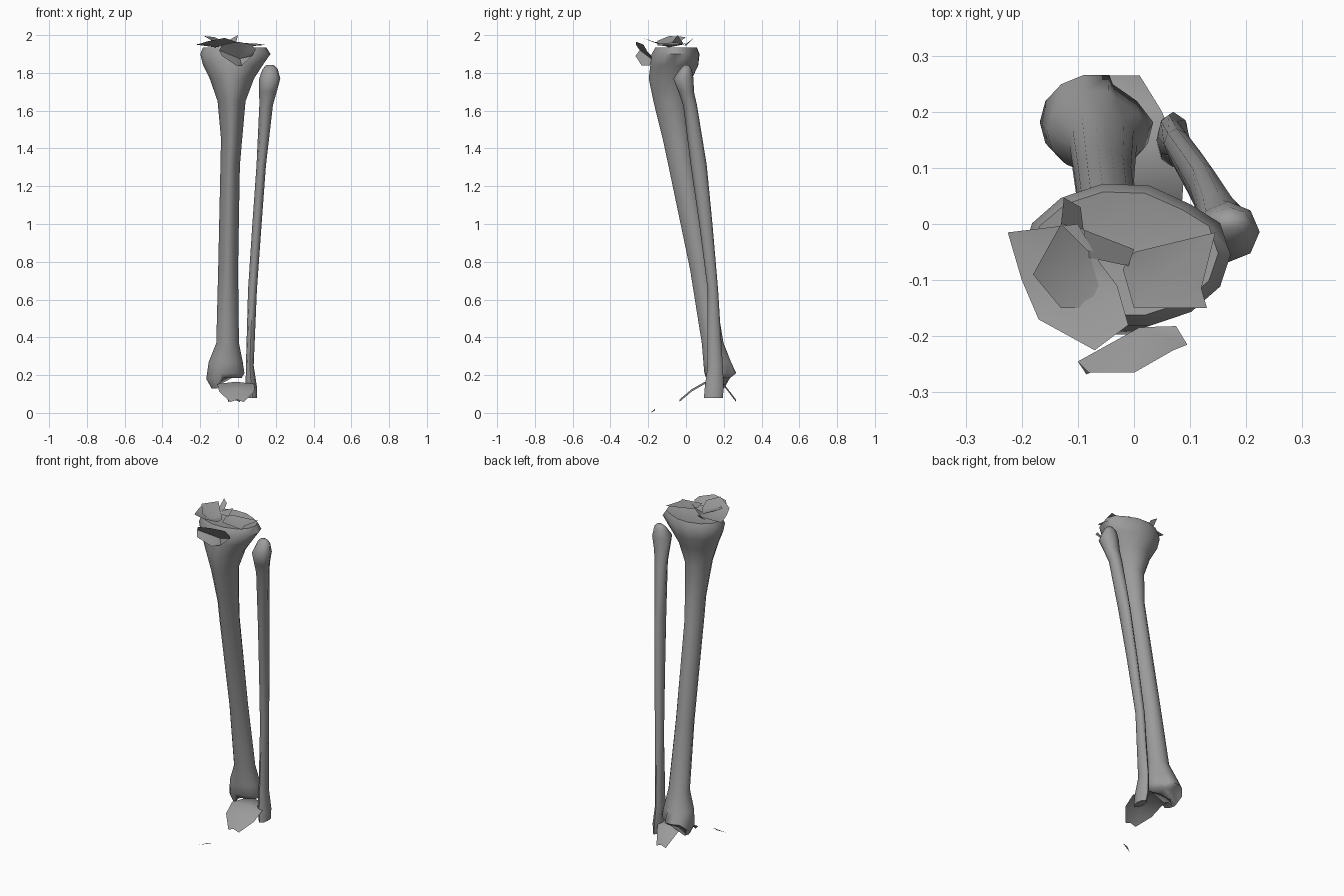
import bpy
from math import sin, cos, pi

grey = bpy.data.materials.new("bone_grey")
grey.diffuse_color = (0.33, 0.33, 0.33, 1)


def make(name, verts, faces, smooth=50):
    me = bpy.data.meshes.new(name)
    me.from_pydata(verts, [], faces)
    me.materials.append(grey)
    ob = bpy.data.objects.new(name, me)
    bpy.context.collection.objects.link(ob)
    bpy.ops.object.select_all(action='DESELECT')
    ob.select_set(True)
    bpy.context.view_layer.objects.active = ob
    bpy.ops.object.shade_smooth_by_angle(angle=smooth * pi / 180)
    return ob


def loft(name, rows, n, tweak=None):
    """Rows run bottom to top: z, x min, x max, y min, y max, front narrowing."""
    verts, faces = [], []
    for i, (z, x0, x1, y0, y1, k) in enumerate(rows):
        for j in range(n):
            a = 2 * pi * j / n
            x = (x0 + x1) / 2 + (x1 - x0) / 2 * cos(a) * (1 + k * min(0, sin(a)))
            y = (y0 + y1) / 2 + (y1 - y0) / 2 * sin(a)
            verts.append(tweak(i, x, y, z) if tweak else (x, y, z))
    for i in range(len(rows) - 1):
        for j in range(n):
            a, b = i * n + j, i * n + (j + 1) % n
            faces.append((a, b, b + n, a + n))
    faces.append(tuple(reversed(range(n))))
    faces.append(tuple(range((len(rows) - 1) * n, len(rows) * n)))
    return make(name, verts, faces, 62)


def fan(name, centre, rim):
    n = len(rim)
    return make(name, [centre] + rim, [(0, 1 + i, 1 + (i + 1) % n) for i in range(n)])


# Shin bone: inner ankle knob pulled down, outer back corner pulled in
def shape_shin(i, x, y, z):
    if i < 2 and x < -0.09 and y < 0.22:
        z -= (0.055, 0.03)[i]
    if i < 3 and x > -0.03 and y > 0.18:
        x -= 0.5 * (y - 0.18)
    if i >= 9 and x > 0.0 and y > 0.02:
        y -= 0.12 * x
    return x, y, z


loft("shin_bone", [
    (0.185, -0.14, 0.02, 0.115, 0.235, 0),
    (0.21, -0.168, 0.035, 0.095, 0.268, 0),
    (0.27, -0.155, 0.025, 0.09, 0.24, 0),
    (0.37, -0.115, 0.005, 0.082, 0.2, 0.1),
    (0.76, -0.105, 0.0, 0.02, 0.135, 0.3),
    (1.31, -0.093, 0.01, -0.095, 0.045, 0.35),
    (1.45, -0.09, 0.022, -0.125, 0.025, 0.35),
    (1.65, -0.108, 0.04, -0.175, 0.01, 0.3),
    (1.77, -0.15, 0.085, -0.2, 0.035, 0.25),
    (1.84, -0.185, 0.13, -0.192, 0.068, 0.1),
    (1.9, -0.2, 0.172, -0.185, 0.075, 0),
    (1.935, -0.185, 0.15, -0.165, 0.06, 0),
    (1.925, -0.1, 0.07, -0.1, 0.0, 0)], 14, shape_shin)

# Calf bone
loft("calf_bone", [
    (0.08, 0.055, 0.1, 0.095, 0.195, 0),
    (0.14, 0.04, 0.1, 0.1, 0.2, 0),
    (0.25, 0.042, 0.083, 0.115, 0.195, 0),
    (0.65, 0.053, 0.1, 0.115, 0.17, 0),
    (1.0, 0.076, 0.125, 0.07, 0.14, 0),
    (1.31, 0.098, 0.148, 0.025, 0.11, 0),
    (1.63, 0.113, 0.185, -0.015, 0.058, 0),
    (1.7, 0.112, 0.205, -0.04, 0.042, 0),
    (1.77, 0.112, 0.224, -0.068, 0.04, 0),
    (1.82, 0.13, 0.21, -0.03, 0.03, 0),
    (1.842, 0.15, 0.19, -0.01, 0.015, 0)], 8)

# Arched ankle cartilage, three points across each row
verts = []
for y, z, x0, x1 in [(-0.035, 0.07, -0.04, 0.03), (0.03, 0.125, -0.1, 0.085),
                     (0.1, 0.165, -0.11, 0.09), (0.2, 0.155, -0.09, 0.05),
                     (0.265, 0.07, -0.05, 0.01)]:
    verts += [(x0, y, z - 0.012), ((x0 + x1) / 2, y, z), (x1, y, z - 0.012)]
make("ankle_cartilage", verts,
     [(3 * r + c, 3 * r + c + 1, 3 * r + c + 4, 3 * r + c + 3)
      for r in range(4) for c in range(2)])

# Kneecap lining, a shell bulging backwards
fan("kneecap_lining", (0.01, -0.184, 1.875), [
    (-0.1, -0.245, 1.92), (-0.08, -0.265, 1.95), (0.0, -0.265, 1.965),
    (0.07, -0.225, 1.95), (0.095, -0.215, 1.925), (0.075, -0.182, 1.89),
    (0.02, -0.19, 1.84), (-0.01, -0.235, 1.84), (-0.085, -0.268, 1.89)])

# Knee cartilage: inner dish, outer sheet and raised flaps
fan("inner_dish", (-0.12, -0.09, 1.935), [
    (-0.225, -0.015, 1.95), (-0.2, -0.1, 1.955), (-0.17, -0.17, 1.965),
    (-0.07, -0.225, 1.985), (-0.01, -0.18, 1.965), (-0.03, -0.11, 1.95),
    (-0.06, -0.07, 1.95), (-0.1, 0.0, 1.955)])
fan("inner_flap", (-0.12, -0.09, 1.96), [
    (-0.13, 0.0, 1.99), (-0.18, -0.09, 1.995), (-0.13, -0.15, 1.97),
    (-0.08, -0.15, 1.95), (-0.06, -0.12, 1.945), (-0.08, -0.05, 1.95)])
fan("outer_sheet", (0.05, -0.095, 1.942), [
    (0.145, -0.015, 1.952), (0.12, -0.115, 1.95), (0.13, -0.15, 1.945),
    (0.0, -0.15, 1.955), (-0.02, -0.08, 1.96), (0.0, -0.05, 1.96)])
make("back_spike", [(-0.125, 0.047, 1.99), (-0.095, 0.03, 1.975),
                    (-0.09, -0.01, 1.945), (-0.13, 0.0, 1.945)], [(0, 1, 2, 3)])
make("centre_flap", [(-0.09, -0.01, 1.95), (0.0, -0.045, 2.0),
                     (-0.01, -0.075, 1.96), (-0.08, -0.06, 1.95)], [(0, 1, 2, 3)])

# Loose sliver on the ground
make("loose_sliver", [(-0.13, -0.19, 0.0), (-0.06, -0.165, 0.02),
                      (-0.09, -0.165, 0.012)], [(0, 1, 2)])
